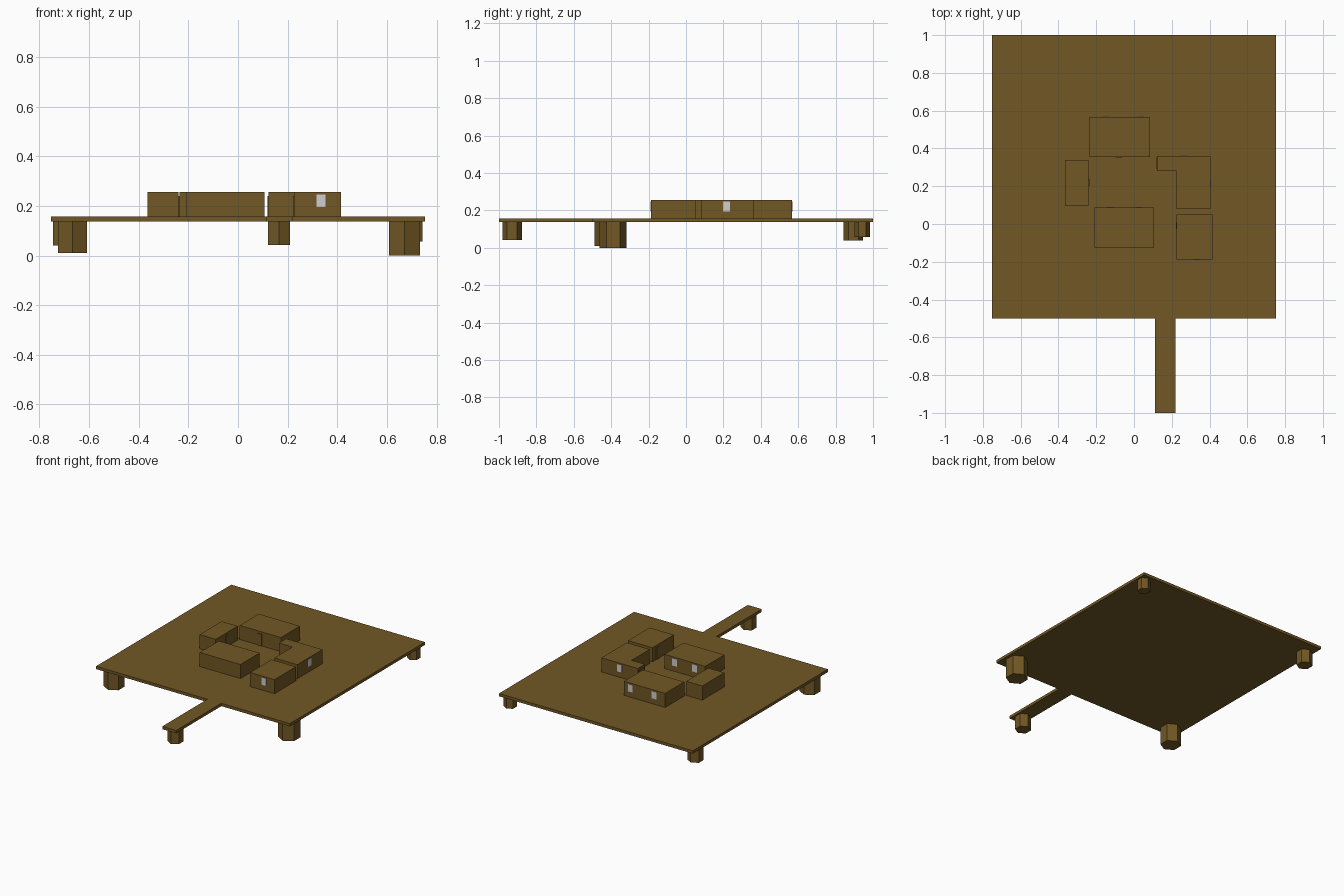
import bpy, bmesh, math

if "Cube" in bpy.data.objects:
    bpy.data.objects.remove(bpy.data.objects["Cube"])


def material(name, rgb):
    m = bpy.data.materials.new(name)
    m.diffuse_color = (*rgb, 1.0)
    m.use_nodes = True
    m.node_tree.nodes["Principled BSDF"].inputs["Base Color"].default_value = m.diffuse_color
    return m


WOOD = material("brown_wood", (0.165, 0.095, 0.018))
GLASS = material("pale_window", (0.62, 0.62, 0.62))


def prism(name, outline, z0, z1, mat=WOOD):
    """Extrude a flat outline (x, y) from z0 up to z1."""
    bm = bmesh.new()
    face = bm.faces.new([bm.verts.new((x, y, z0)) for x, y in outline])
    res = bmesh.ops.extrude_face_region(bm, geom=[face], use_keep_orig=True)
    top = [g for g in res["geom"] if isinstance(g, bmesh.types.BMVert)]
    bmesh.ops.translate(bm, verts=top, vec=(0, 0, z1 - z0))
    bmesh.ops.recalc_face_normals(bm, faces=bm.faces)
    me = bpy.data.meshes.new(name)
    bm.to_mesh(me)
    bm.free()
    me.materials.append(mat)
    ob = bpy.data.objects.new(name, me)
    bpy.context.collection.objects.link(ob)
    return ob


def rect(x0, x1, y0, y1):
    return [(x0, y0), (x1, y0), (x1, y1), (x0, y1)]


DECK_Z, FLOOR, ROOF = 0.137, 0.157, 0.256

# Square deck with a long walkway out of its front edge
prism("deck_and_walkway",
      [(-0.753, -0.5), (0.112, -0.5), (0.112, -1.0), (0.22, -1.0),
       (0.22, -0.5), (0.753, -0.5), (0.753, 1.0), (-0.753, 1.0)],
      DECK_Z, FLOOR)

# Hexagonal posts: x, y, radius, bottom height
posts = {
    "front_left_post": (-0.667, -0.423, 0.067, 0.010),
    "front_right_post": (0.671, -0.390, 0.072, 0.0),
    "back_left_post": (-0.700, 0.895, 0.052, 0.040),
    "back_right_post": (0.706, 0.942, 0.042, 0.057),
    "walkway_post": (0.165, -0.930, 0.052, 0.042),
}
for name, (px, py, r, z0) in posts.items():
    ring = [(px + r * math.sin(math.pi / 3 * i), py + r * math.cos(math.pi / 3 * i))
            for i in range(6)]
    prism(name, ring, z0, DECK_Z)

# Flat-roofed huts around a courtyard
prism("back_hut", rect(-0.235, 0.085, 0.355, 0.567), FLOOR, ROOF)
prism("left_hut", rect(-0.365, -0.24, 0.095, 0.34), FLOOR, ROOF)
prism("front_hut", rect(-0.21, 0.107, -0.125, 0.087), FLOOR, ROOF)
prism("front_right_hut", rect(0.226, 0.415, -0.188, 0.05), FLOOR, ROOF)
prism("corner_hut",
      [(0.122, 0.28), (0.226, 0.28), (0.226, 0.08), (0.405, 0.08),
       (0.405, 0.36), (0.122, 0.36)], FLOOR, ROOF)

# Windows: thin plates on the outer walls
T = 0.002


def wall_plate(name, axis, wall, centre, width, z0, z1, mat, t=T):
    lo, hi = centre - width / 2, centre + width / 2
    box = rect(lo, hi, wall - t, wall + t) if axis == "y" else rect(wall - t, wall + t, lo, hi)
    prism(name, box, z0, z1, mat)


windows = [
    ("front_right_hut_window", "y", -0.188, 0.334),
    ("corner_hut_side_window", "x", 0.405, 0.216),
    ("corner_hut_back_window", "y", 0.36, 0.265),
    ("front_hut_window_a", "y", 0.087, 0.027),
    ("front_hut_window_b", "y", 0.087, -0.128),
    ("back_hut_window_a", "y", 0.567, 0.035),
    ("back_hut_window_b", "y", 0.567, -0.15),
]
for name, axis, wall, c in windows:
    wall_plate(name, axis, wall, c, 0.036, 0.195, 0.246, GLASS)

# Doors: thin wooden plates facing the courtyard
doors = [
    ("back_hut_door", "y", 0.355, -0.08, 0.035),
    ("left_hut_door", "x", -0.24, 0.22, 0.035),
    ("front_right_hut_door", "x", 0.226, -0.01, 0.035),
    ("corner_hut_door", "x", 0.122, 0.32, 0.065),
]
for name, axis, wall, c, w in doors:
    wall_plate(name, axis, wall, c, w, FLOOR, 0.24, WOOD, 0.004)
